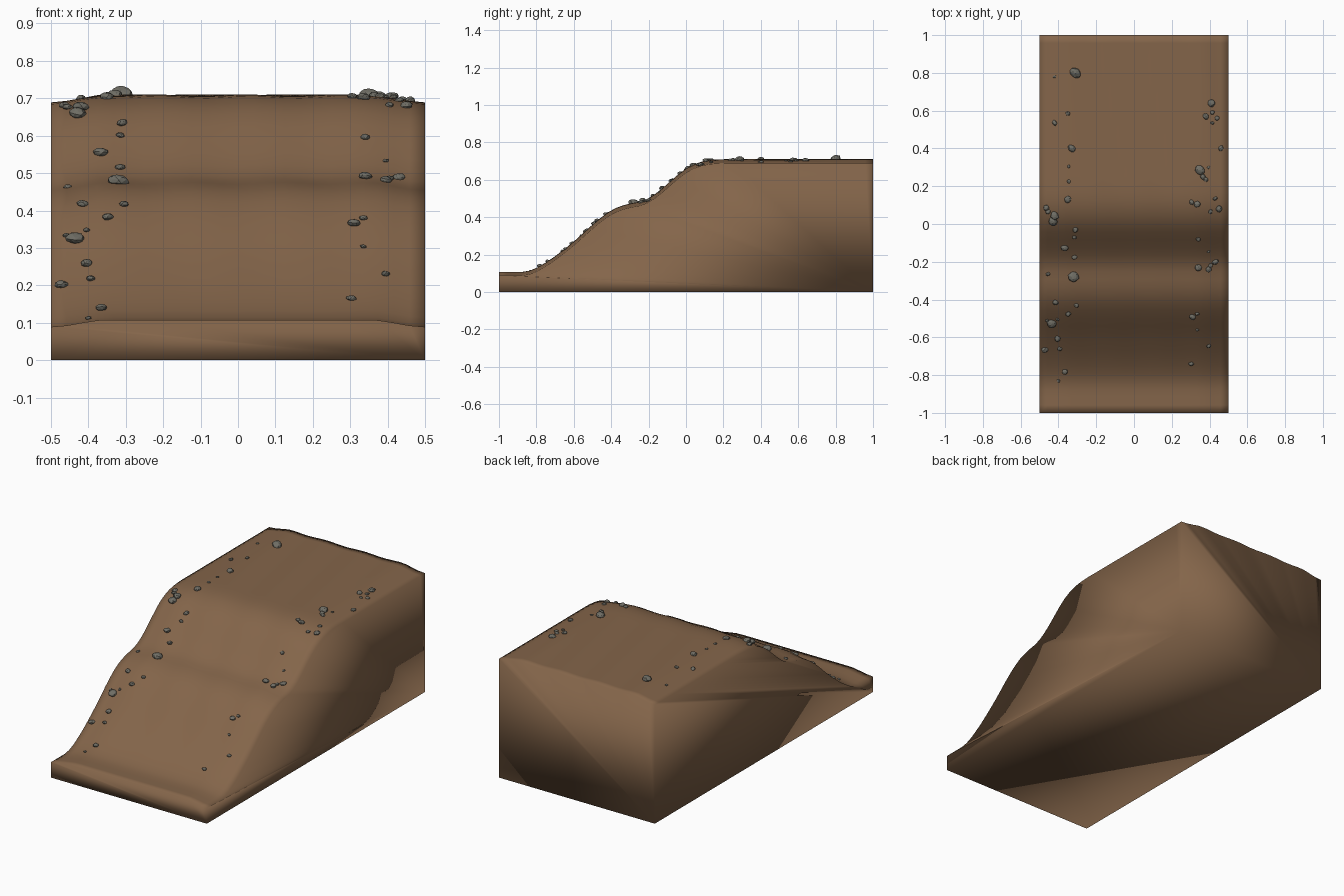
import bpy, bmesh, math, random
from mathutils import Matrix, Euler

if "Cube" in bpy.data.objects:
    bpy.data.objects.remove(bpy.data.objects["Cube"])

random.seed(4)


def material(name, rgb):
    m = bpy.data.materials.new(name)
    m.diffuse_color = (*rgb, 1)
    m.use_nodes = True
    m.node_tree.nodes["Principled BSDF"].inputs["Base Color"].default_value = m.diffuse_color
    return m


DIRT = material("brown dirt", (0.23, 0.13, 0.068))
STONE = material("grey stone", (0.16, 0.155, 0.13))

# Slope profile along y, as (y, z)
PROFILE = [(-1.0, .108), (-.87, .108), (-.83, .116), (-.78, .138), (-.7, .19), (-.6, .268),
           (-.5, .358), (-.45, .400), (-.4, .436), (-.35, .458), (-.3, .471), (-.25, .480),
           (-.2, .498), (-.15, .532), (-.1, .575), (-.05, .62), (0, .658), (.05, .684),
           (.1, .70), (.15, .706), (.2, .708), (1.0, .708)]


def ground(x, y):
    """Height of the dirt surface: profile, lowered side strips, slight ripple."""
    z = PROFILE[-1][1]
    for (y0, z0), (y1, z1) in zip(PROFILE, PROFILE[1:]):
        if y <= y1:
            z = z0 + (z1 - z0) * (y - y0) / (y1 - y0)
            break
    t = min(max((abs(x) - .35) / .15, 0), 1)
    ripple = .0025 * math.sin(26 * x + 5 * y) * min(max((y + .8) / .3, 0), 1)
    return z - .019 * t * t * (3 - 2 * t) + ripple * (1 - t)


def finish(bm, name, mat, smooth):
    bmesh.ops.recalc_face_normals(bm, faces=bm.faces[:])
    for f in bm.faces:
        f.smooth = smooth
    me = bpy.data.meshes.new(name)
    bm.to_mesh(me)
    bm.free()
    me.materials.append(mat)
    ob = bpy.data.objects.new(name, me)
    bpy.context.collection.objects.link(ob)
    return ob


# Dirt ramp: gridded top, one wall per side, flat bottom
NX, NY = 24, 48
bm = bmesh.new()
top = [[bm.verts.new((x, y, ground(x, y)))
        for x in (i / NX - .5 for i in range(NX + 1))]
       for y in (2 * j / NY - 1 for j in range(NY + 1))]
for j in range(NY):
    for i in range(NX):
        bm.faces.new((top[j][i], top[j][i + 1], top[j + 1][i + 1], top[j + 1][i]))
fl, fr, br, bl = [bm.verts.new((x, y, 0)) for x, y in
                  ((-.5, -1), (.5, -1), (.5, 1), (-.5, 1))]
bm.faces.new([fl, fr] + top[0][::-1])
bm.faces.new([br, bl] + top[-1])
bm.faces.new([fr, br] + [row[-1] for row in reversed(top)])
bm.faces.new([bl, fl] + [row[0] for row in top])
bm.faces.new((fl, bl, br, fr))
finish(bm, "dirt_ramp", DIRT, True)

# Stones scattered along both edges, as (x, y, radius)
LEFT = [(-.31, .80, .032), (-.42, .78, .009), (-.42, .535, .016), (-.35, .585, .012),
        (-.33, .40, .022), (-.345, .305, .009), (-.345, .225, .01), (-.35, .13, .02),
        (-.465, .085, .016), (-.455, .065, .015), (-.42, .045, .025), (-.427, .015, .025),
        (-.31, -.03, .017), (-.315, -.07, .012), (-.367, -.125, .02), (-.315, -.175, .015),
        (-.455, -.265, .012), (-.32, -.28, .029), (-.305, -.43, .014), (-.348, -.475, .017),
        (-.415, -.415, .016), (-.405, -.505, .01), (-.46, -.51, .01), (-.435, -.525, .026),
        (-.405, -.605, .019), (-.472, -.665, .019), (-.393, -.66, .013),
        (-.365, -.78, .018), (-.40, -.83, .01)]
RIGHT = [(.41, .64, .02), (.38, .57, .017), (.415, .59, .012), (.44, .56, .012),
         (.415, .535, .01), (.46, .40, .016), (.35, .285, .028), (.365, .25, .016),
         (.38, .235, .013), (.395, .30, .009), (.305, .115, .015), (.335, .105, .018),
         (.43, .135, .013), (.45, .08, .018), (.405, .065, .013), (.34, -.08, .014),
         (.395, -.145, .009), (.34, -.23, .019), (.395, -.24, .017), (.43, -.2, .019),
         (.405, -.22, .012), (.31, -.49, .018), (.335, -.475, .012), (.335, -.56, .009),
         (.395, -.645, .013), (.303, -.74, .014)]


def stones(name, spots):
    bm = bmesh.new()
    for x, y, r in spots:
        place = (Matrix.Translation((x, y, ground(x, y) + .1 * r))
                 @ Euler((random.uniform(-.2, .2), random.uniform(-.2, .2),
                          random.uniform(0, 6.28))).to_matrix().to_4x4()
                 @ Matrix.Diagonal((1, random.uniform(.75, 1), .6, 1)))
        new = bmesh.ops.create_icosphere(bm, subdivisions=2, radius=r)["verts"]
        for v in new:
            v.co = place @ (v.co * random.uniform(.9, 1.08))
    finish(bm, name, STONE, False)


stones("left_stones", LEFT)
stones("right_stones", RIGHT)
